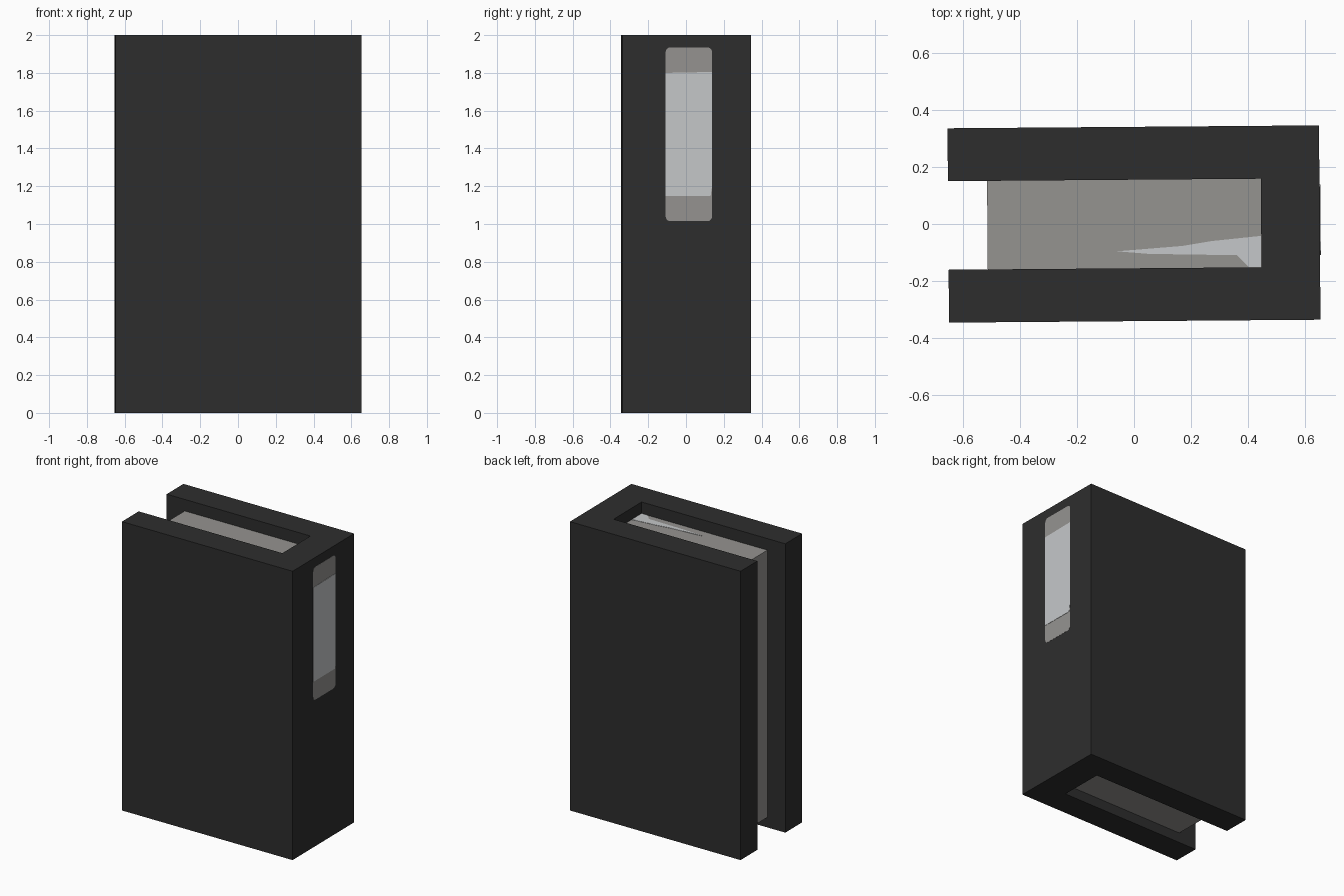
import bpy, bmesh, math
from mathutils import Matrix

if "Cube" in bpy.data.objects:
    bpy.data.objects.remove(bpy.data.objects["Cube"])

TWIST = Matrix.Rotation(math.radians(0.45), 4, 'Z')   # the book stands very slightly turned


def material(name, rgb):
    m = bpy.data.materials.new(name)
    m.diffuse_color = (*rgb, 1)
    m.use_nodes = True
    m.node_tree.nodes["Principled BSDF"].inputs["Base Color"].default_value = m.diffuse_color
    return m


charcoal = material("charcoal", (0.027, 0.027, 0.027))
paper = material("paper_grey", (0.30, 0.292, 0.28))
pale = material("pale_grey", (0.56, 0.575, 0.585))


def prism(name, outline, low, high, mat, along_x=False):
    """Extrude a 2D outline along z, or along x when the outline is given in (y, z)."""
    bm = bmesh.new()
    place = (lambda a, b, h: (h, a, b)) if along_x else (lambda a, b, h: (a, b, h))
    base = bm.faces.new([bm.verts.new(place(a, b, low)) for a, b in outline])
    top = bmesh.ops.extrude_face_region(bm, geom=[base])["geom"]
    delta = (high - low, 0, 0) if along_x else (0, 0, high - low)
    bmesh.ops.translate(bm, vec=delta,
                        verts=[v for v in top if isinstance(v, bmesh.types.BMVert)])
    bmesh.ops.recalc_face_normals(bm, faces=bm.faces)
    bm.transform(TWIST)
    mesh = bpy.data.meshes.new(name)
    bm.to_mesh(mesh)
    bm.free()
    mesh.materials.append(mat)
    obj = bpy.data.objects.new(name, mesh)
    bpy.context.collection.objects.link(obj)
    return obj


def rounded(a0, a1, b0, b1, r, steps=4):
    """Rectangle outline with rounded corners."""
    pts = []
    for i, (a, b) in enumerate([(a1 - r, b1 - r), (a0 + r, b1 - r),
                                (a0 + r, b0 + r), (a1 - r, b0 + r)]):
        for k in range(steps + 1):
            t = math.pi / 2 * (i + k / steps)
            pts.append((a + r * math.cos(t), b + r * math.sin(t)))
    return pts


# Cover: two thick boards joined by the spine
prism("cover", [(-0.65, -0.34), (0.65, -0.34), (0.65, 0.34), (-0.65, 0.34),
                (-0.65, 0.155), (0.445, 0.155), (0.445, -0.155), (-0.65, -0.155)],
      0, 2, charcoal)

# Page block, set back from the cover edges
prism("page_block", [(-0.513, -0.155), (0.445, -0.155), (0.445, 0.155), (-0.513, 0.155)],
      0.07, 1.92, paper)

# Pale worn wedge on top of the pages
prism("page_wear", [(-0.06, -0.095), (0.05, -0.105), (0.36, -0.112), (0.40, -0.154),
                    (0.444, -0.154), (0.444, -0.045), (0.27, -0.062), (0.17, -0.078)],
      1.919, 1.922, pale)

# Spine label: grey plate with a paler panel across its middle
prism("spine_label", rounded(-0.113, 0.133, 1.015, 1.935, 0.025), 0.649, 0.651,
      paper, along_x=True)
prism("spine_label_panel", [(-0.113, 1.148), (0.125, 1.148), (0.133, 1.2),
                            (0.133, 1.805), (-0.113, 1.8)], 0.649, 0.653,
      pale, along_x=True)
